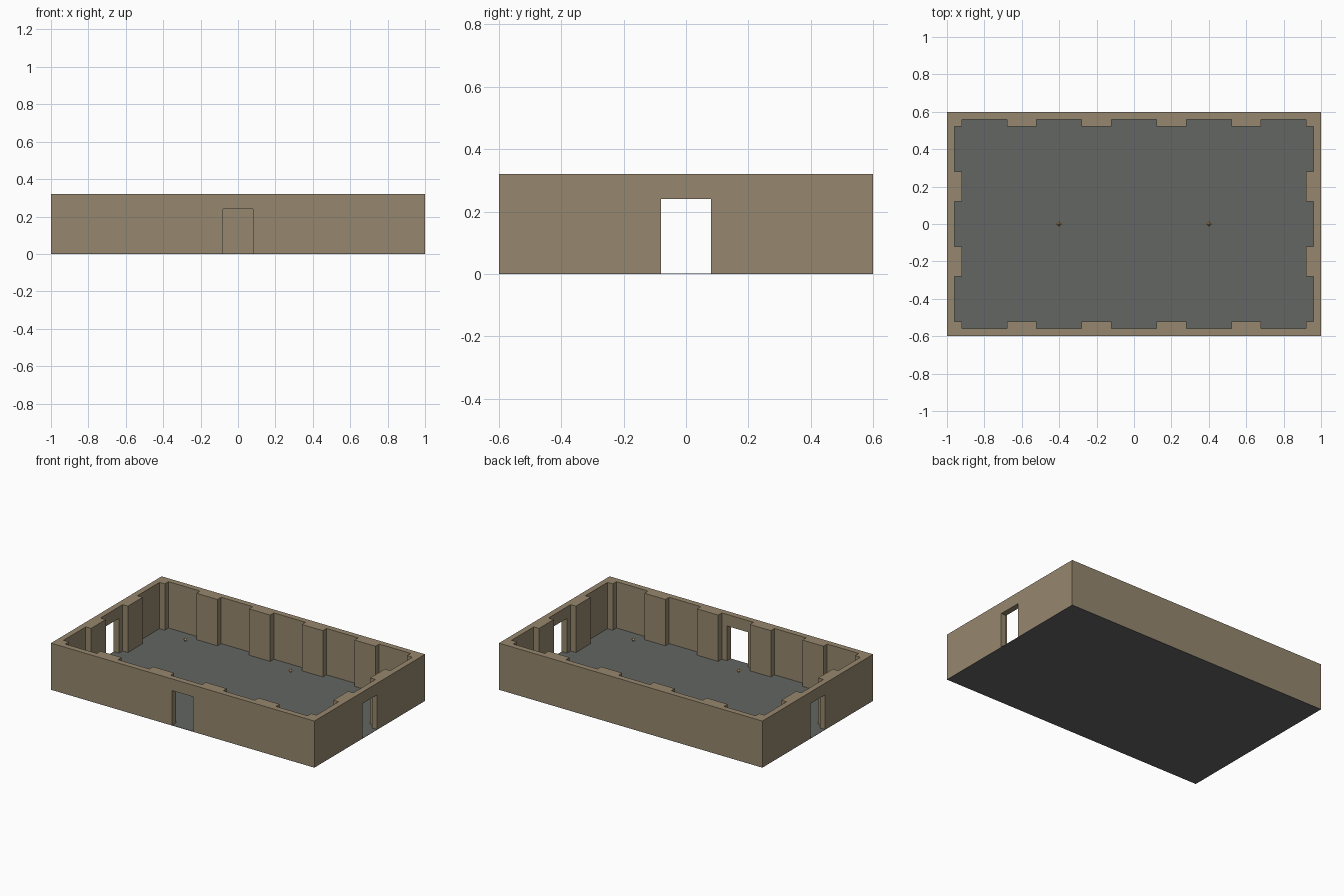
import bpy, bmesh

if "Cube" in bpy.data.objects:
    bpy.data.objects.remove(bpy.data.objects["Cube"])

def material(name, rgb):
    m = bpy.data.materials.new(name)
    m.diffuse_color = (*rgb, 1)
    m.use_nodes = True
    m.node_tree.nodes["Principled BSDF"].inputs["Base Color"].default_value = m.diffuse_color
    return m

stone = material("tan_stone", (0.305, 0.242, 0.156))
slate = material("grey_floor", (0.125, 0.133, 0.125))
amber = material("amber_lamp", (0.50, 0.27, 0.10))

def add_object(name, bm, mat):
    bmesh.ops.recalc_face_normals(bm, faces=bm.faces)
    me = bpy.data.meshes.new(name)
    bm.to_mesh(me)
    bm.free()
    me.materials.append(mat)
    ob = bpy.data.objects.new(name, me)
    bpy.context.collection.objects.link(ob)
    return ob

FLOOR = 0.002
DOOR_HALF, DOOR_TOP = 0.08, 0.24

def in_bay(v, limit):
    # recessed bays, 0.24 wide, repeat every 0.4
    return abs(v - 0.4 * round(v / 0.4)) < 0.12 and abs(v) < limit

def solid(x, y, z):
    if abs(x) > 1 or abs(y) > 0.6 or z < FLOOR or z > 0.32:
        return False
    if abs(x) < 0.92 and abs(y) < 0.52:            # room
        return False
    if abs(y) < 0.56 and in_bay(x, 0.92):          # bays in long walls
        return False
    if abs(x) < 0.96 and in_bay(y, 0.52):          # bays in short walls
        return False
    if z < DOOR_TOP:                               # front, left, right doors
        if abs(y) < DOOR_HALF or (abs(x) < DOOR_HALF and y < 0):
            return False
    return True

# Walls: one closed skin around the solid cells of the plan
half_x = [0.08, 0.12, 0.28, 0.52, 0.68, 0.92, 0.96, 1.0]
half_y = [0.08, 0.12, 0.28, 0.52, 0.56, 0.6]
grid = [sorted([-v for v in half_x] + half_x),
        sorted([-v for v in half_y] + half_y),
        [FLOOR, DOOR_TOP, 0.32]]
counts = [len(g) - 1 for g in grid]

def cell_solid(c):
    if any(c[a] < 0 or c[a] >= counts[a] for a in range(3)):
        return False
    return solid(*[(grid[a][c[a]] + grid[a][c[a] + 1]) / 2 for a in range(3)])

bm = bmesh.new()
verts = {}

def vert(i):
    if i not in verts:
        verts[i] = bm.verts.new([grid[a][i[a]] for a in range(3)])
    return verts[i]

for i in range(counts[0]):
    for j in range(counts[1]):
        for k in range(counts[2]):
            if not cell_solid((i, j, k)):
                continue
            for axis in range(3):
                for side in (0, 1):
                    n = [i, j, k]
                    n[axis] += 2 * side - 1
                    if cell_solid(n):
                        continue
                    u, w = (axis + 1) % 3, (axis + 2) % 3
                    quad = []
                    for du, dw in ((0, 0), (1, 0), (1, 1), (0, 1)):
                        p = [i, j, k]
                        p[axis] += side
                        p[u] += du
                        p[w] += dw
                        quad.append(vert(tuple(p)))
                    bm.faces.new(quad if side else quad[::-1])
add_object("walls", bm, stone)

# Floor: thin slab under the whole plan
bm = bmesh.new()
bmesh.ops.create_cube(bm, size=1)
bmesh.ops.scale(bm, vec=(2, 1.2, FLOOR), verts=bm.verts)
bmesh.ops.translate(bm, vec=(0, 0, FLOOR / 2), verts=bm.verts)
add_object("floor", bm, slate)

# Two small diamond lamps hanging in the room
for label, x in (("left", -0.4), ("right", 0.4)):
    bm = bmesh.new()
    bmesh.ops.create_uvsphere(bm, u_segments=4, v_segments=2, radius=0.015)
    lamp = add_object(label + "_lamp", bm, amber)
    lamp.location = (x, 0, 0.275)
